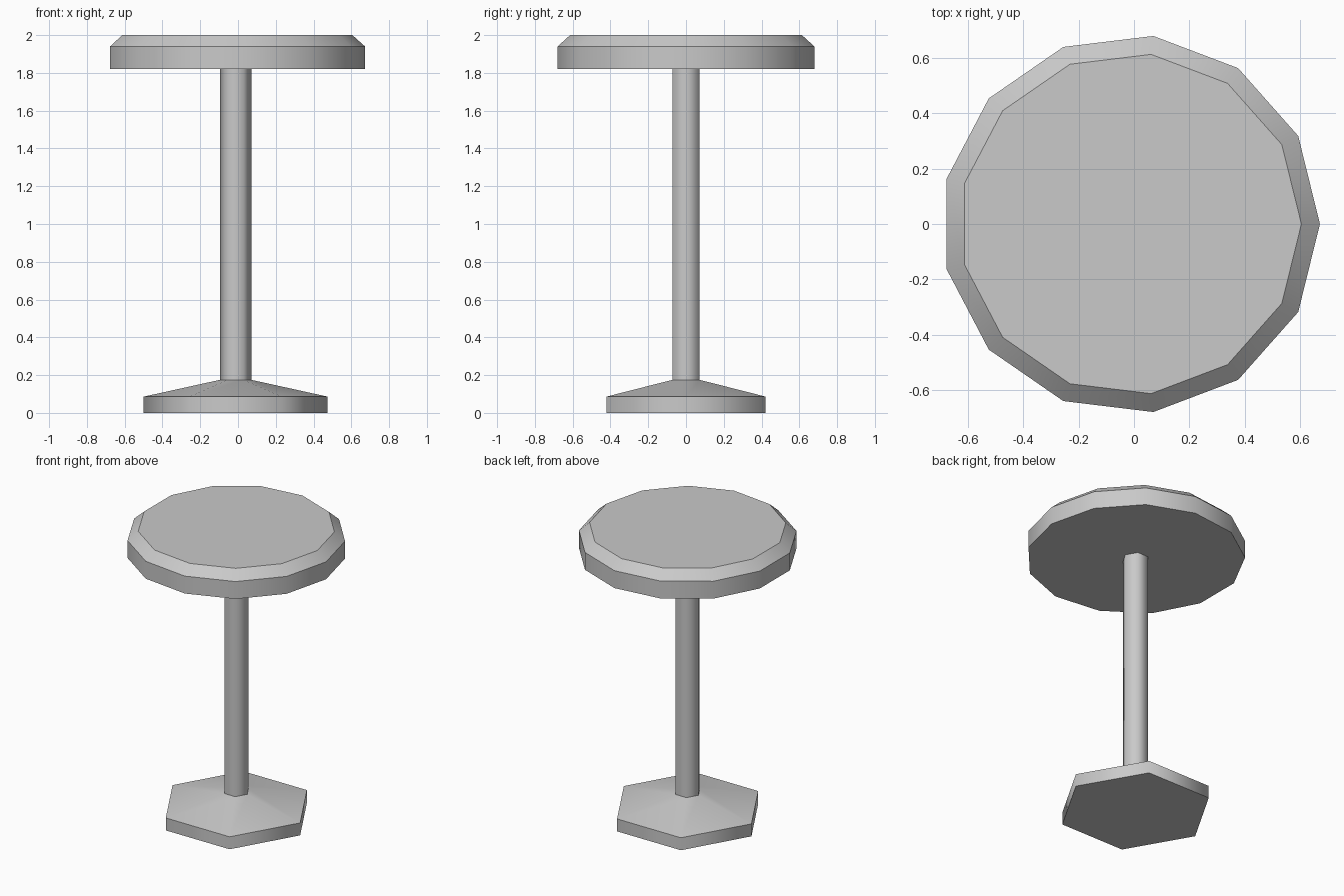
import bpy
import bmesh
from math import cos, sin, tau

cube = bpy.data.objects.get("Cube")
if cube:
    bpy.data.objects.remove(cube, do_unlink=True)

# Single plain grey
GREY = (0.588, 0.588, 0.588, 1.0)
grey = bpy.data.materials.new("plain grey")
grey.use_nodes = True
grey.diffuse_color = GREY
grey.node_tree.nodes["Principled BSDF"].inputs["Base Color"].default_value = GREY

CENTRE_X = -0.0125  # odd-sided top shifts the axis off the bounding centre


def turned_part(name, sides, profile):
    """Closed solid from (radius, height) rings, smooth around, sharp at each ring."""
    bm = bmesh.new()
    rings = []
    for radius, z in profile:
        rings.append([bm.verts.new((radius * cos(tau * i / sides),
                                    radius * sin(tau * i / sides), z))
                      for i in range(sides)])
    for low, high in zip(rings, rings[1:]):
        for i in range(sides):
            j = (i + 1) % sides
            bm.faces.new((low[i], low[j], high[j], high[i])).smooth = True
    bm.faces.new(rings[0][::-1])
    bm.faces.new(rings[-1])
    for ring in rings:
        for i in range(sides):
            bm.edges.get((ring[i], ring[(i + 1) % sides])).smooth = False
    mesh = bpy.data.meshes.new(name)
    bm.to_mesh(mesh)
    bm.free()
    mesh.materials.append(grey)
    part = bpy.data.objects.new(name, mesh)
    part.location.x = CENTRE_X
    bpy.context.collection.objects.link(part)
    return part


# Hexagonal foot with a sloped upper side
turned_part("base", 6, [(0.487, 0), (0.487, 0.086), (0.083, 0.175)])

# Slim hexagonal column, sunk slightly into both ends
turned_part("pole", 6, [(0.083, 0.15), (0.083, 1.84)])

# Thirteen-sided top with a bevelled upper rim
turned_part("round_top", 13, [(0.685, 1.82), (0.685, 1.94), (0.618, 2.0)])
